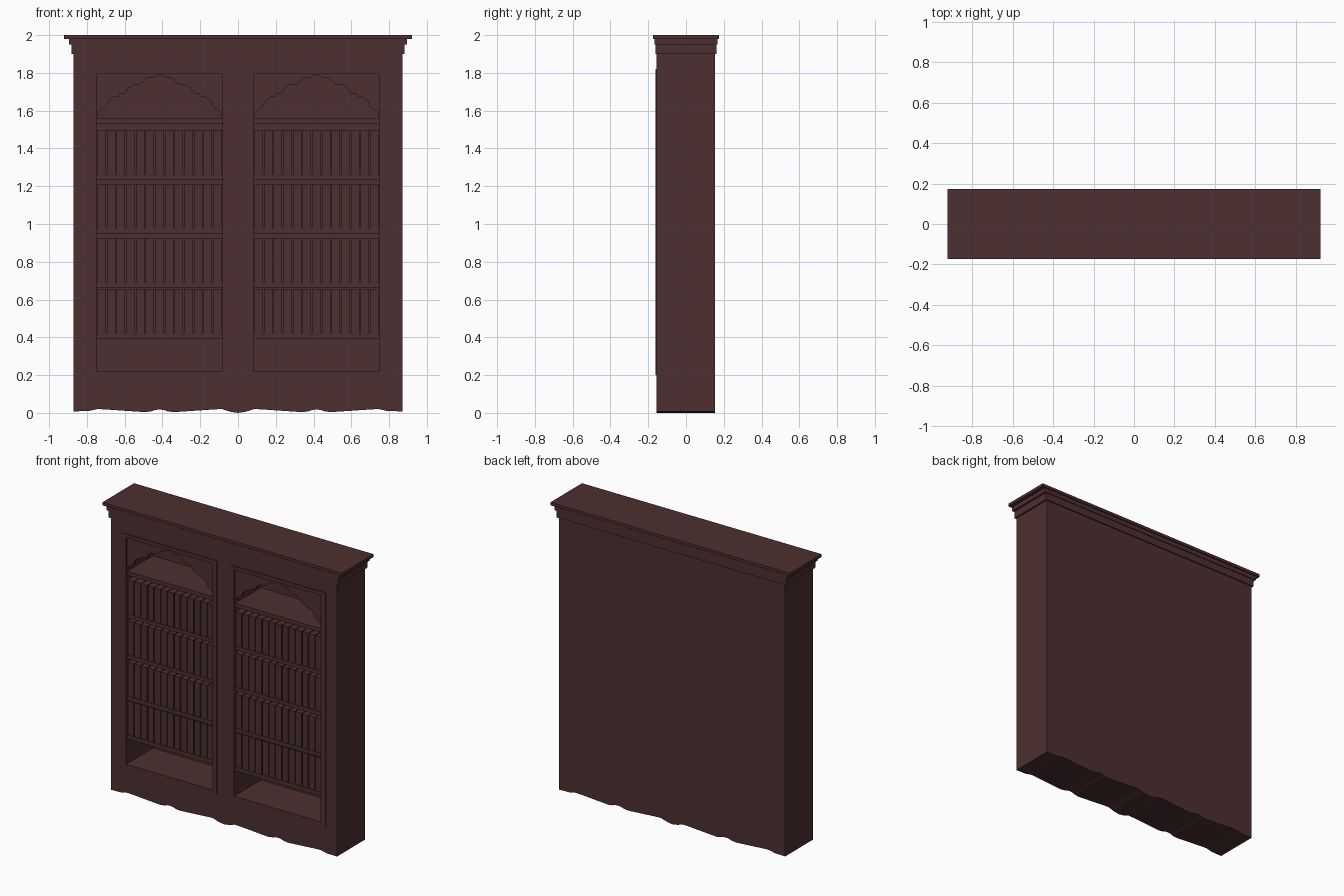
import bpy, bmesh

cube = bpy.data.objects.get("Cube")
if cube:
    bpy.data.objects.remove(cube, do_unlink=True)

wood = bpy.data.materials.new("dark_mahogany")
wood.use_nodes = True
COLOUR = (0.074, 0.028, 0.029, 1)
wood.diffuse_color = COLOUR
wood.node_tree.nodes["Principled BSDF"].inputs["Base Color"].default_value = COLOUR

FRONT, BACK = -0.155, 0.153
HALF = 0.87                      # half width of the carcass
IN, OUT = 0.083, 0.748           # bay opening
MID = (IN + OUT) / 2
FLOOR, CEIL, TOP = 0.22, 1.795, 1.9


def prism(name, outline, y0, y1, mirror=False):
    """Extrude an x-z outline from y0 to y1."""
    bm = bmesh.new()
    face = bm.faces.new([bm.verts.new((x, y0, z)) for x, z in outline])
    moved = bmesh.ops.extrude_face_region(bm, geom=[face])["geom"]
    verts = [v for v in moved if isinstance(v, bmesh.types.BMVert)]
    bmesh.ops.translate(bm, verts=verts, vec=(0, y1 - y0, 0))
    bmesh.ops.recalc_face_normals(bm, faces=bm.faces)
    mesh = bpy.data.meshes.new(name)
    bm.to_mesh(mesh)
    bm.free()
    mesh.materials.append(wood)
    obj = bpy.data.objects.new(name, mesh)
    bpy.context.collection.objects.link(obj)
    if mirror:
        obj.modifiers.new("Mirror", "MIRROR")
    return obj


def box(name, x0, x1, y0, y1, z0, z1, mirror=False):
    return prism(name, [(x0, z0), (x1, z0), (x1, z1), (x0, z1)], y0, y1, mirror)


# Carcass
box("side_stile", OUT, HALF, FRONT, BACK, FLOOR, TOP, True)
box("centre_stile", -IN, IN, FRONT, BACK, FLOOR, TOP)
box("top_rail", IN, OUT, FRONT, BACK, CEIL, TOP, True)
box("back_panel", IN, OUT, BACK - 0.02, BACK, FLOOR, CEIL, True)

# Base with a scalloped underside
wave = [(0, 0), (0.04, 0.006), (0.085, 0.02), (0.12, 0.019), (0.22, 0.012),
        (0.34, 0.004), (0.37, 0.008), (0.395, 0.016), (MID, 0.018)]
wave += [(2 * MID - x, z) for x, z in reversed(wave[2:-1])]
wave += [(0.79, 0.01), (HALF, 0.008)]
underside = [(-x, z) for x, z in reversed(wave[1:])] + wave
prism("scalloped_base", underside + [(HALF, FLOOR), (-HALF, FLOOR)], FRONT, BACK)

# Stepped cornice
for name, x, y, z0, z1 in [("cornice_lower", 0.882, 0.161, TOP, 1.95),
                           ("cornice_middle", 0.896, 0.166, 1.95, 1.98),
                           ("cornice_upper", 0.922, 0.174, 1.98, 2.0)]:
    box(name, -x, x, -y, y, z0, z1)

# Raised trim around each bay
PLATE = FRONT - 0.007
box("trim_inner", 0.052, IN, PLATE, FRONT, 0.2, 1.82, True)
box("trim_outer", OUT, 0.785, PLATE, FRONT, 0.2, 1.82, True)
box("trim_bottom", IN, OUT, PLATE, FRONT, 0.2, FLOOR, True)
box("trim_top", IN, OUT, PLATE, FRONT, CEIL, 1.82, True)

# Lobed arch board, given as offsets from the bay centre
lobes = [(0.33, 1.57), (0.318, 1.6), (0.285, 1.615), (0.272, 1.65), (0.245, 1.672),
         (0.218, 1.675), (0.208, 1.69), (0.183, 1.69), (0.165, 1.72), (0.143, 1.735),
         (0.103, 1.74), (0.083, 1.755), (0.063, 1.775), (0.033, 1.776), (0.015, 1.786)]
arch = [(MID - dx, z) for dx, z in lobes] + [(MID, 1.789)]
arch += [(MID + dx, z) for dx, z in reversed(lobes)]
prism("arch_board", arch + [(OUT, 1.57), (OUT, CEIL), (IN, CEIL), (IN, 1.57)],
      FRONT + 0.004, FRONT + 0.024, True)

# Shelves, with a row of evenly spaced volumes on the lower four
COUNT = 13
PITCH = (OUT - IN) / COUNT
for i, z in enumerate([0.42, 0.69, 0.977, 1.262, 1.558]):
    box(f"shelf_{i + 1}", IN, OUT, FRONT + 0.004, BACK - 0.02, z - 0.027, z, True)
    if i == 4:
        break
    row = box(f"book_row_{i + 1}", IN + 0.003, IN + PITCH - 0.003,
              FRONT + 0.008, BACK - 0.03, z, z + 0.236, False)
    copies = row.modifiers.new("Array", "ARRAY")
    copies.count = COUNT
    copies.use_relative_offset = False
    copies.use_constant_offset = True
    copies.constant_offset_displace = (PITCH, 0, 0)
    row.modifiers.new("Mirror", "MIRROR")
